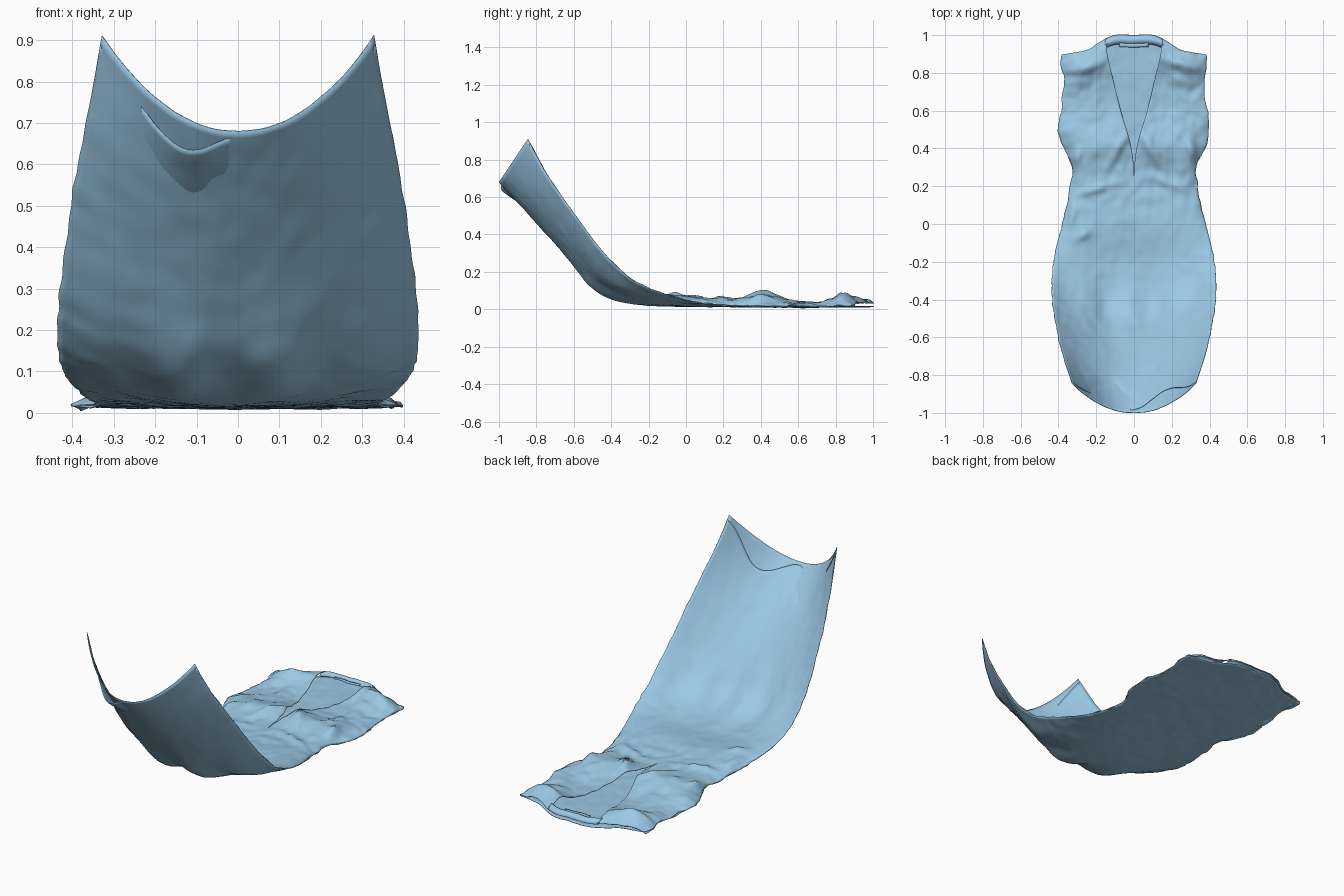
import bpy, bmesh, math
from mathutils import Vector, noise

if "Cube" in bpy.data.objects:
    bpy.data.objects.remove(bpy.data.objects["Cube"])

# Centre line and side seam of the garment: t, centre y, centre z, seam y, seam z
SPINE = [(-1, -1, .68, -.845, .91), (-.87, -.88, .55, -.745, .725), (-.72, -.73, .385, -.6, .515),
         (-.58, -.6, .23, -.465, .33), (-.47, -.5, .12, -.37, .23), (-.36, -.38, .055, -.28, .155),
         (-.2, -.22, .022, -.15, .095), (-.03, -.04, .016, 0, .05), (.1, .1, .014, .11, .03),
         (.3, .3, .013, .3, .02), (.6, .6, .011, .6, .016), (1, 1, .014, 1, .018)]
WIDTH = [(-1, .328), (-.93, .345), (-.72, .4), (-.5, .433), (-.25, .425), (-.03, .38), (.1, .352),
         (.22, .335), (.3, .325), (.4, .375), (.5, .4), (.65, .383), (.8, .372), (.92, .382), (1, .382)]
GAP = [(-1, .010), (-.6, .016), (-.2, .03), (0, .045), (.2, .03), (.45, .035), (.62, .018),
       (.75, .014), (.84, .035), (.93, .045), (1, .014)]
NECK = [(.25, .0), (.35, .006), (.45, .025), (.6, .07), (.8, .118), (.92, .142), (1, .145)]
TOP = [(0, 1), (.1, 1), (.17, .97), (.24, .925), (.3, .91), (.4, .895)]

# Folds on the front: x, y, length, width, angle, height
FOLDS = [(-.17, .40, .13, .08, 20, .030), (.15, .41, .13, .08, -20, .030),
         (-.08, .40, .11, .025, 60, .022), (.09, .40, .11, .025, 120, .022),
         (-.22, .18, .12, .022, 15, .018), (.20, .21, .12, .022, -18, .015),
         (-.31, .34, .05, .025, 70, .030), (.31, .38, .06, .025, 110, .030),
         (-.33, .05, .06, .022, 80, .025), (-.27, -.06, .04, .025, 30, .020),
         (-.26, .83, .11, .03, 12, .025), (.24, .85, .11, .03, -20, .025),
         (-.2, .62, .022, .13, 0, .008), (.22, .6, .022, .12, 8, .008)]


def curve(keys, t, k=1):
    """Smooth interpolation of column k."""
    t = min(max(t, keys[0][0]), keys[-1][0])
    i = next(j for j in range(len(keys) - 1) if t <= keys[j + 1][0])

    def slope(j):
        a, b = keys[max(j - 1, 0)], keys[min(j + 1, len(keys) - 1)]
        return (b[k] - a[k]) / (b[0] - a[0])
    p, q = keys[i], keys[i + 1]
    h = q[0] - p[0]
    s = (t - p[0]) / h
    return (p[k] * (2 * s**3 - 3 * s**2 + 1) + q[k] * (3 * s**2 - 2 * s**3)
            + slope(i) * h * (s**3 - 2 * s**2 + s) + slope(i + 1) * h * (s**3 - s**2))


def ramp(a, b, t):
    s = min(max((t - a) / (b - a), 0), 1)
    return s * s * (3 - 2 * s)


def half_width(t, side):
    rough = .025 * ramp(-.1, .1, t) * noise.noise(Vector((t * 9, side * 3, 1)))
    rough += .012 * ramp(-1, -.7, t) * noise.noise(Vector((t * 25, side * 3, 4)))
    return curve(WIDTH, t) * (1 + rough)


def fabric(u, t, layer, lift=0):
    """Point on the cloth; u runs seam to seam, layer 0 is the back, 1 the front."""
    x = u * half_width(t, (u > 0) - (u < 0))
    b = abs(u) ** 2.1
    yc, zc, ye, ze = (curve(SPINE, t, k) for k in (1, 2, 3, 4))
    y, z = yc + (ye - yc) * b, zc + (ze - zc) * b
    # shoulder slope
    if t > .5:
        y = .5 + (y - .5) * (curve(TOP, abs(x)) - .5) / .5
    # direction across the cloth
    dy = curve(SPINE, t + .02, 1) - curve(SPINE, t - .02, 1)
    dz = curve(SPINE, t + .02, 2) - curve(SPINE, t - .02, 2)
    n = Vector((0, -dz, dy)).normalized()
    body = ramp(-.1, .2, t)
    d = lift + (.003 + .009 * body * layer) * noise.noise(Vector((x * 9, t * 7, layer * 5)))
    d += (.003 + .004 * body * layer) * noise.noise(Vector((x * 22, t * 18, layer * 5 + 2)))
    # soft drape folds where the skirt bends upward
    bend = math.exp(-((t + .42) / .14) ** 2)
    d += .014 * bend * math.cos(x * 26 + .6) * (1 - b)
    if layer:
        d += curve(GAP, t) * (1 - u**6) + .005 * body * (1 - u**8)
        edge = 1 - .8 * u**8
        for fx, fy, ln, wd, ang, h in FOLDS:
            c, s = math.cos(math.radians(ang)), math.sin(math.radians(ang))
            p, q = (x - fx) * c + (y - fy) * s, (y - fy) * c - (x - fx) * s
            d += h * edge * math.exp(-(p / ln) ** 2 - (q / wd) ** 2)
        # front hem sags through on one side
        d -= .05 * math.exp(-((x + .12) / .085) ** 2 - ((t + .98) / .11) ** 2)
    return Vector((x, y + n.y * d, max(z + n.z * d, .002)))


blue = bpy.data.materials.new("blue_cloth")
blue.diffuse_color = (.33, .58, .78, 1)
blue.use_nodes = True
blue.node_tree.nodes["Principled BSDF"].inputs["Base Color"].default_value = blue.diffuse_color


def sheet(name, nu, nt, places, up=True):
    """Welded grids of nu x nt faces; place(a, b) gives the point for a, b in 0..1."""
    bm = bmesh.new()
    for place in places:
        rows = [[bm.verts.new(place(i / nu, j / nt)) for i in range(nu + 1)] for j in range(nt + 1)]
        for j in range(nt):
            for i in range(nu):
                q = [rows[j][i], rows[j][i + 1], rows[j + 1][i + 1], rows[j + 1][i]]
                bm.faces.new(q if up else q[::-1])
    bmesh.ops.remove_doubles(bm, verts=bm.verts, dist=.0003)
    me = bpy.data.meshes.new(name)
    bm.to_mesh(me)
    bm.free()
    me.materials.append(blue)
    ob = bpy.data.objects.new(name, me)
    bpy.context.collection.objects.link(ob)
    m = ob.modifiers.new("cloth_thickness", 'SOLIDIFY')
    m.thickness, m.offset = .003, 0
    bpy.ops.object.select_all(action='DESELECT')
    ob.select_set(True)
    bpy.context.view_layer.objects.active = ob
    bpy.ops.object.shade_smooth_by_angle(angle=math.radians(40))


# Back of the dress, hem to neck
sheet("back_panel", 56, 130, [lambda a, b: fabric(2 * a - 1, -1 + 2 * b, 0)], up=False)


# Front half: centre line up to the V neck, then along the neck edge
def front(side):
    def place(a, b):
        far = a if side > 0 else 1 - a               # 0 at centre, 1 at side seam
        t0 = -.985 + (.035 if side < 0 else .075) * math.sin(math.pi * far) ** 2
        t = t0 + (1 - t0) * b
        v = curve(NECK, t) / half_width(t, side) if t > .25 else 0
        return fabric(side * (v + (1 - v) * far), t, 1)
    return place


sheet("dress_front", 34, 140, [front(-1), front(1)])

# Collar standing at the back of the neck
sheet("back_collar", 24, 5, [lambda a, b: fabric(
    (2 * a - 1) * .4, .95 + .05 * b, 0, .008 + .03 * math.sin(math.pi * (.15 + .75 * b)))])
# Plain fabric tab inside the neck
sheet("neck_tab", 8, 2, [lambda a, b: fabric((2 * a - 1) * .2, .935 + .02 * b, 0, .03)])
